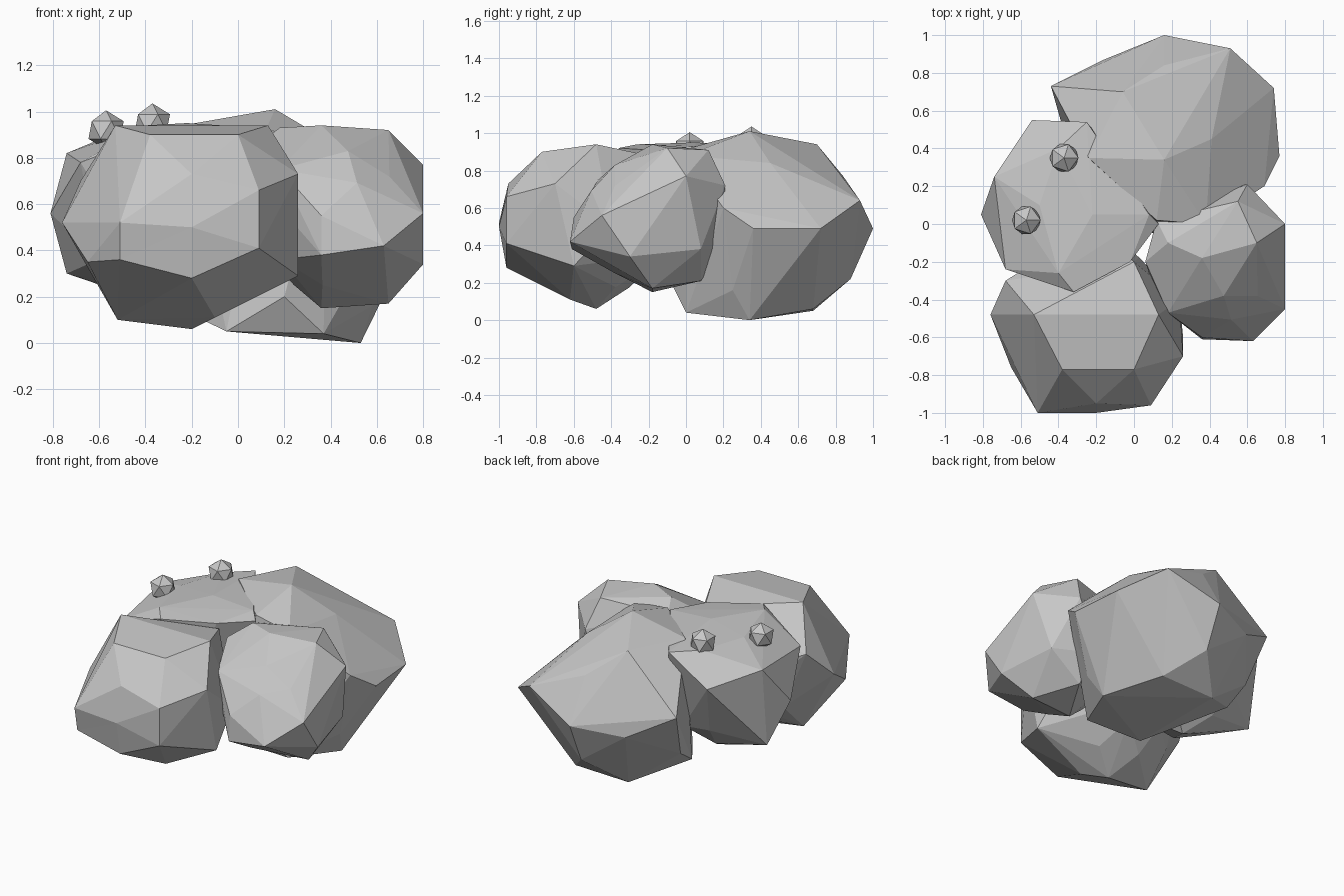
import bpy
import bmesh
from mathutils import Vector, Matrix

default_cube = bpy.data.objects.get("Cube")
if default_cube:
    bpy.data.objects.remove(default_cube, do_unlink=True)


def make_material(name, color):
    material = bpy.data.materials.new(name)
    material.use_nodes = True
    material.diffuse_color = color
    material.node_tree.nodes["Principled BSDF"].inputs["Base Color"].default_value = color
    return material


stone = make_material("stone grey", (.57, .57, .57, 1))


def finish(name, bm):
    """Turn a bmesh into a flat shaded stone object."""
    bmesh.ops.recalc_face_normals(bm, faces=bm.faces)
    mesh = bpy.data.meshes.new(name)
    bm.to_mesh(mesh)
    bm.free()
    mesh.materials.append(stone)
    for polygon in mesh.polygons:
        polygon.use_smooth = False
    rock = bpy.data.objects.new(name, mesh)
    bpy.context.collection.objects.link(rock)
    return rock


def make_boulder(name, center, radii, corners):
    """Wrap a faceted skin around a rounded core and its protruding corners."""
    bm = bmesh.new()
    placement = Matrix.Translation(center) @ Matrix.Diagonal((*radii, 1))
    bmesh.ops.create_icosphere(bm, subdivisions=2, radius=1, matrix=placement)
    # Keep only the core points, then add the corners
    bmesh.ops.delete(bm, geom=list(bm.edges), context='EDGES_FACES')
    for corner in corners:
        bm.verts.new(Vector(corner))
    bmesh.ops.convex_hull(bm, input=list(bm.verts))
    buried = [v for v in bm.verts if not v.link_faces]
    bmesh.ops.delete(bm, geom=buried, context='VERTS')
    # Merge tiny slivers into broad chiselled facets
    bmesh.ops.dissolve_limit(bm, angle_limit=.05, verts=list(bm.verts), edges=list(bm.edges))
    bmesh.ops.triangulate(bm, faces=list(bm.faces))
    return finish(name, bm)


def make_pebble(name, center, radius):
    bm = bmesh.new()
    bmesh.ops.create_icosphere(bm, subdivisions=1, radius=radius,
                               matrix=Matrix.Translation(center))
    return finish(name, bm)


# Front boulder: broad flat crown and steep front
make_boulder("front_boulder", (-.22, -.5, .5), (.42, .4, .38), [
    (-.76, -.48, .52), (-.68, -.3, .7), (-.65, -.76, .35),
    (-.51, -1, .52), (-.51, -.97, .36), (-.2, -.96, .28),
    (-.2, -1, .5), (.09, -.96, .66), (.09, -.96, .41),
    (-.2, -.95, .73), (.26, -.7, .73), (.26, -.6, .29),
    (-.38, -.77, .9), (0, -.77, .9), (-.53, -.48, .94),
    (.13, -.48, .94), (-.2, -.48, .06), (-.1, -.62, .11),
    (-.52, -.5, .1), (0, -.2, .88), (-.2, 0, .5), (.24, -.4, .5),
])

# Side boulder: rounded wedge leaning on the others
make_boulder("side_boulder", (.42, -.2, .54), (.34, .36, .34), [
    (.8, 0, .77), (.8, -.45, .56), (.8, -.3, .34),
    (.63, -.62, .42), (.36, -.61, .38), (.18, -.47, .75),
    (.36, -.18, .94), (.65, -.1, .92), (.55, .12, .91),
    (.6, .21, .72), (.45, .2, .39), (.36, -.18, .15),
    (.65, -.18, .17), (.56, -.5, .66), (.18, -.1, .93),
    (.36, -.6, .55), (.72, .08, .38), (.5, .08, .21),
    (.06, -.2, .84), (.12, .02, .87),
])

# Left boulder: overhangs the front one and carries the pebbles
make_boulder("left_boulder", (-.34, .08, .55), (.38, .36, .36), [
    (-.81, .05, .56), (-.74, .25, .82), (-.74, .2, .3),
    (-.54, .55, .75), (-.25, .54, .92), (-.68, -.24, .78),
    (-.32, -.36, .92), (-.02, -.2, .91), (.13, 0, .89),
    (-.22, .05, .95), (.08, .05, .93), (-.5, .1, .92),
    (-.4, .4, .92), (-.3, .1, .15), (-.4, -.26, .94),
])

# Back boulder: the largest, with a ridge on top
make_boulder("back_boulder", (.18, .45, .5), (.44, .4, .4), [
    (.77, .36, .49), (.74, .72, .49), (.51, .93, .64),
    (.16, 1, .49), (.16, .88, .22), (-.16, .87, .45),
    (-.44, .73, .6), (.16, .34, 1.01), (-.06, .7, .94),
    (.16, .84, .77), (-.24, .35, .94), (.38, 0, .88),
    (.12, .02, .92), (.53, .34, 0), (-.05, .68, .05),
    (.34, .68, .06), (.37, 0, .04), (-.05, 0, .05),
    (.58, .25, .16), (.69, .2, .6), (.2, -.08, .2),
    (-.36, .45, .2), (-.38, .6, .3),
])

# Two pebbles resting on the left boulder
for name, spot in (("left_pebble", (-.57, .02, .92)), ("back_pebble", (-.37, .35, .95))):
    make_pebble(name, spot, .085)
